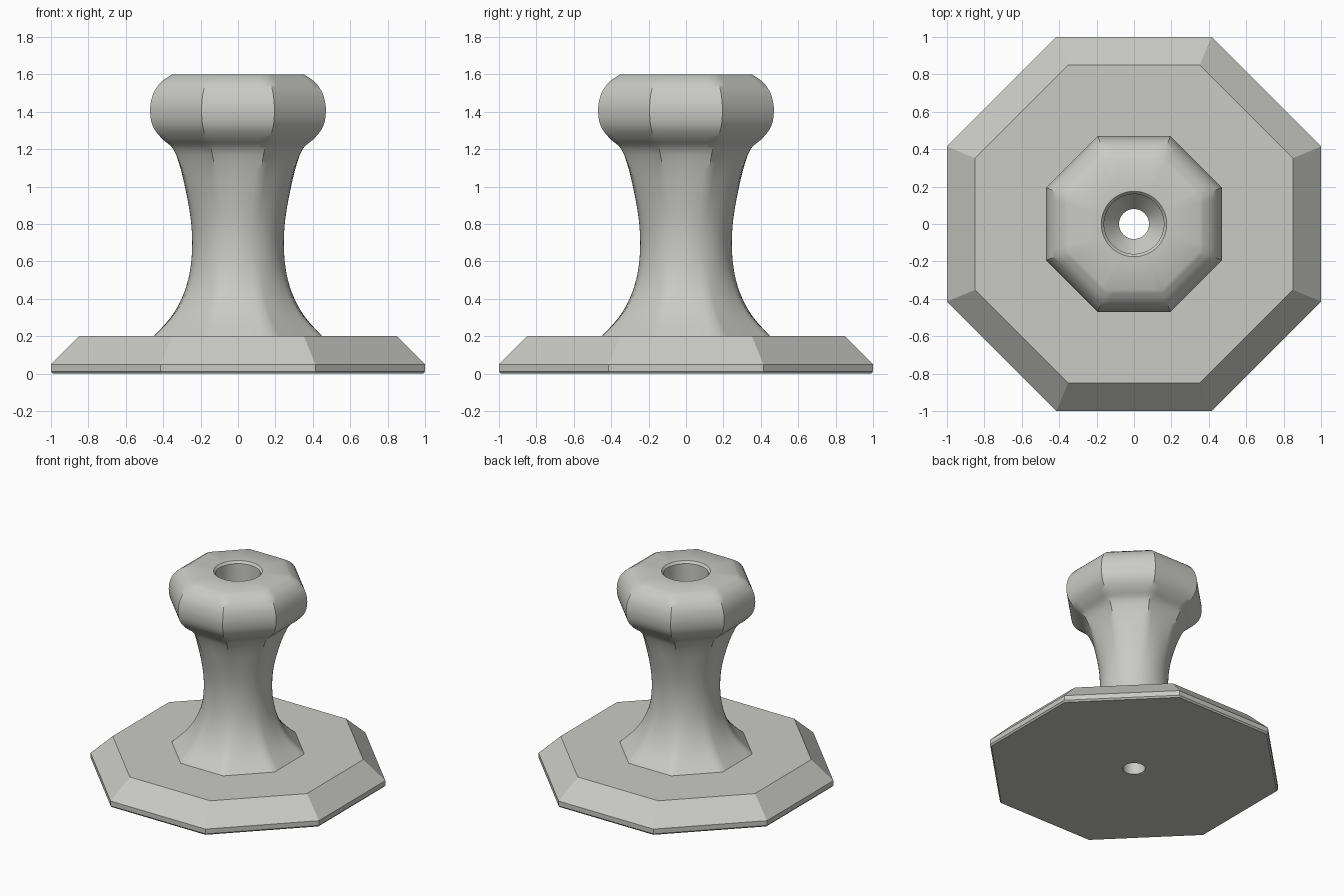
import bpy, bmesh, math
from mathutils import Vector

if "Cube" in bpy.data.objects:
    bpy.data.objects.remove(bpy.data.objects["Cube"])

COLS = 64  # columns around the axis, eight per octagon side

grey = bpy.data.materials.new("warm_grey")
grey.diffuse_color = (0.59, 0.59, 0.565, 1)
grey.use_nodes = True
grey.node_tree.nodes["Principled BSDF"].inputs["Base Color"].default_value = grey.diffuse_color


def ring_point(i, apothem, z, roundness):
    """Point on a ring that blends from octagon (0) to circle (1)."""
    a = math.tau * i / COLS
    off = (a + math.pi / 8) % (math.pi / 4) - math.pi / 8
    r = apothem * ((1 - roundness) / math.cos(off) + roundness)
    return (r * math.cos(a), r * math.sin(a), z)


def loft(name, rows, angle, closed=False):
    """Skin rows of (apothem, z, roundness)."""
    bm = bmesh.new()
    rings = [[bm.verts.new(ring_point(i, *row)) for i in range(COLS)] for row in rows]
    pairs = list(zip(rings, rings[1:]))
    for lo, hi in pairs:
        for i in range(COLS):
            j = (i + 1) % COLS
            bm.faces.new((lo[i], lo[j], hi[j], hi[i]))
    me = bpy.data.meshes.new(name)
    bm.to_mesh(me)
    bm.free()
    me.materials.append(grey)
    ob = bpy.data.objects.new(name, me)
    bpy.context.collection.objects.link(ob)
    bpy.ops.object.select_all(action='DESELECT')
    ob.select_set(True)
    bpy.context.view_layer.objects.active = ob
    bpy.ops.object.shade_smooth_by_angle(angle=math.radians(angle))
    return ob


def smooth_curve(pts, steps=3):
    """Catmull-Rom curve through the profile points."""
    p = [Vector(q) for q in pts]
    p = [2 * p[0] - p[1]] + p + [2 * p[-1] - p[-2]]
    out = []
    for a, b, c, d in zip(p, p[1:], p[2:], p[3:]):
        for s in range(steps):
            t = s / steps
            out.append(0.5 * (2 * b + (c - a) * t + (2 * a - 5 * b + 4 * c - d) * t * t
                              + (3 * b - a - 3 * c + d) * t ** 3))
    return out + [p[-2]]


def stem_roundness(z):
    """Octagonal at foot and head, round at the waist."""
    if not 0.2 < z < 1.2:
        return 0
    return math.sin(math.pi * (z - 0.2)) ** 1.2


# Chamfered octagonal base plate with screw hole
loft("base_plate", [
    (0.08, 0.2, 1), (0.08, 0.0, 1), (0.99, 0.0, 0), (1.0, 0.012, 0),
    (1.0, 0.05, 0), (0.85, 0.2, 0), (0.45, 0.2, 0)], 30)

# Flared stem and rounded head, with a countersunk bore down the middle
profile = smooth_curve([
    (0.45, 0.2), (0.36, 0.3), (0.302, 0.4), (0.267, 0.5), (0.25, 0.6),
    (0.245, 0.7), (0.25, 0.8), (0.264, 0.9), (0.284, 1.0), (0.308, 1.1),
    (0.345, 1.2), (0.40, 1.25), (0.443, 1.3), (0.464, 1.35), (0.47, 1.41),
    (0.464, 1.46), (0.447, 1.51), (0.41, 1.56), (0.352, 1.6)])
rows = [(r, z, stem_roundness(z)) for r, z in profile]
rows += [(0.175, 1.6, 1), (0.16, 1.583, 1), (0.16, 1.3, 1),
         (0.08, 1.2, 1), (0.08, 0.2, 1)]
loft("knob", rows, 33)
